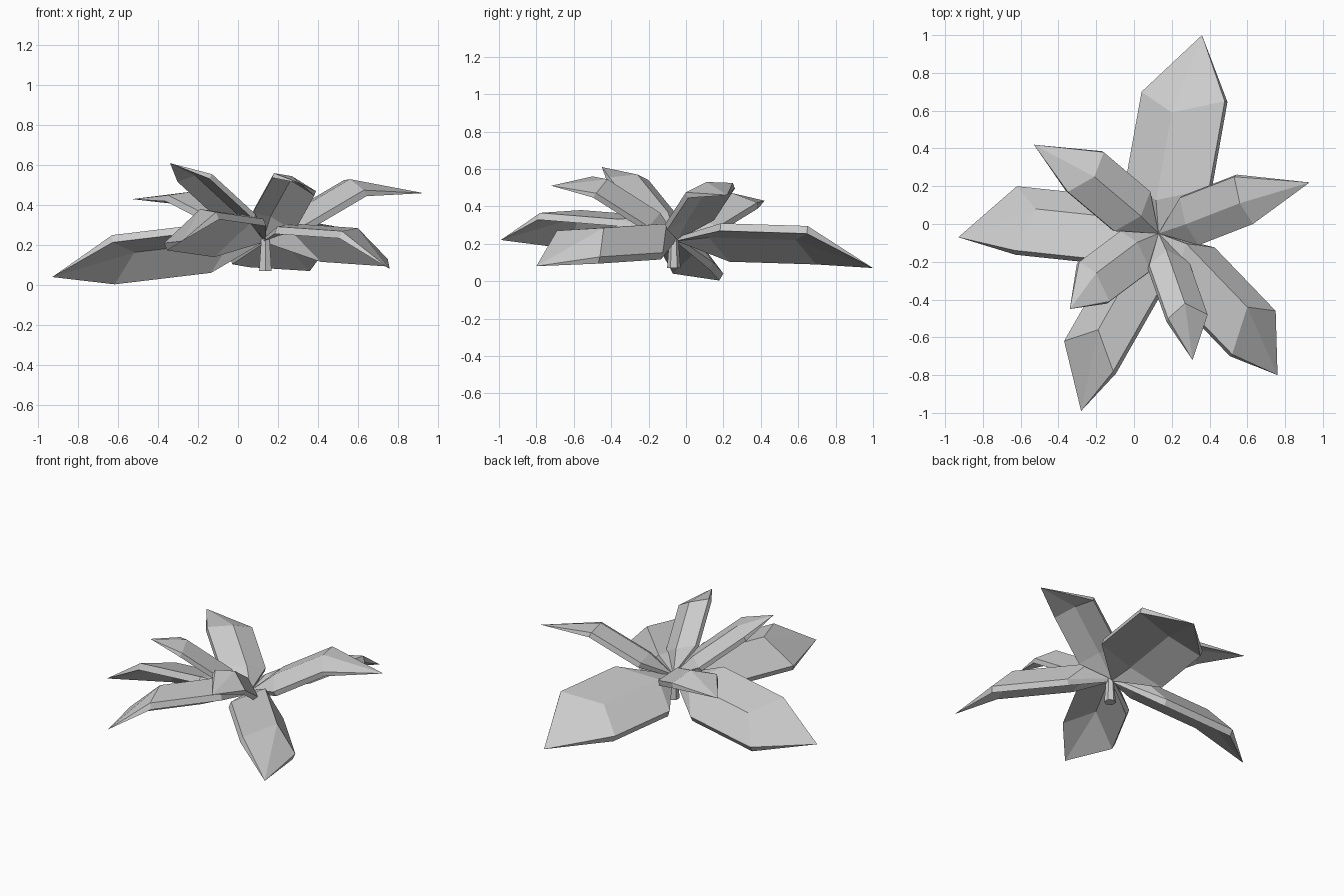
import bpy, bmesh
from mathutils import Vector as V

if "Cube" in bpy.data.objects:
    bpy.data.objects.remove(bpy.data.objects["Cube"])

BASE = V((0.13, -0.05, 0.235))

# each leaf: tip, then left / rib / right points of its widest section
LEAVES = {
    "back":        [(.36, 1, .07), (.04, .70, .13), (.20, .59, .26), (.48, .65, .295)],
    "left":        [(-.93, -.07, .04), (-.63, -.14, .25), (-.52, .08, .20), (-.62, .20, .04)],
    "back_left":   [(-.53, .42, .43), (-.35, .17, .45), (-.21, .25, .47), (-.16, .38, .42)],
    "upright":     [(-.34, -.45, .61), (-.13, -.41, .555), (-.20, -.26, .57), (-.29, -.20, .54)],
    "front_left":  [(-.28, -.99, .22), (-.11, -.78, .365), (-.19, -.56, .38), (-.37, -.62, .21)],
    "front":       [(.31, -.72, .51), (.39, -.48, .47), (.27, -.42, .545), (.18, -.50, .56)],
    "front_right": [(.76, -.80, .08), (.75, -.46, .13), (.60, -.44, .285), (.52, -.69, .27)],
    "right":       [(.93, .22, .46), (.53, .25, .525), (.56, .11, .53), (.63, 0, .475)],
}


def leaf(name, tip, left, rib, right):
    tip, wide = V(tip), [V(left), V(rib), V(right)]
    axis = (wide[0] + wide[2]) / 2 - BASE
    inner = [p - axis * 0.64 for p in wide]
    normal = (wide[2] - wide[0]).cross(axis).normalized()
    if normal.z < 0:
        normal.negate()
    drop = normal * 0.04 * (tip - BASE).length
    bm = bmesh.new()
    t = bm.verts.new(tip)

    def layer(off):
        b = bm.verts.new(BASE - off * 0.5)
        return b, [bm.verts.new(p - off) for p in inner], [bm.verts.new(p - off) for p in wide]

    top, bottom = layer(V((0, 0, 0))), layer(drop)
    # folded upper and lower blades
    for b, a, w in (top, bottom):
        for i in (0, 1):
            bm.faces.new((b, a[i], a[i + 1]))
            bm.faces.new((a[i], w[i], w[i + 1], a[i + 1]))
            bm.faces.new((w[i], t, w[i + 1]))
    # rim
    for i in (0, 2):
        (b, a, w), (b2, a2, w2) = top, bottom
        bm.faces.new((b, a[i], a2[i], b2))
        bm.faces.new((a[i], w[i], w2[i], a2[i]))
        bm.faces.new((w[i], t, w2[i]))
    bmesh.ops.recalc_face_normals(bm, faces=bm.faces)
    me = bpy.data.meshes.new(name)
    bm.to_mesh(me)
    bm.free()
    bpy.context.collection.objects.link(bpy.data.objects.new(name, me))


for key, pts in LEAVES.items():
    leaf(key + "_leaf", *pts)

# short stem under the leaves
bpy.ops.mesh.primitive_cone_add(vertices=6, radius1=0.036, radius2=0.024, depth=0.16,
                                location=(0.137, -0.065, 0.15))
bpy.context.object.name = "stem"
